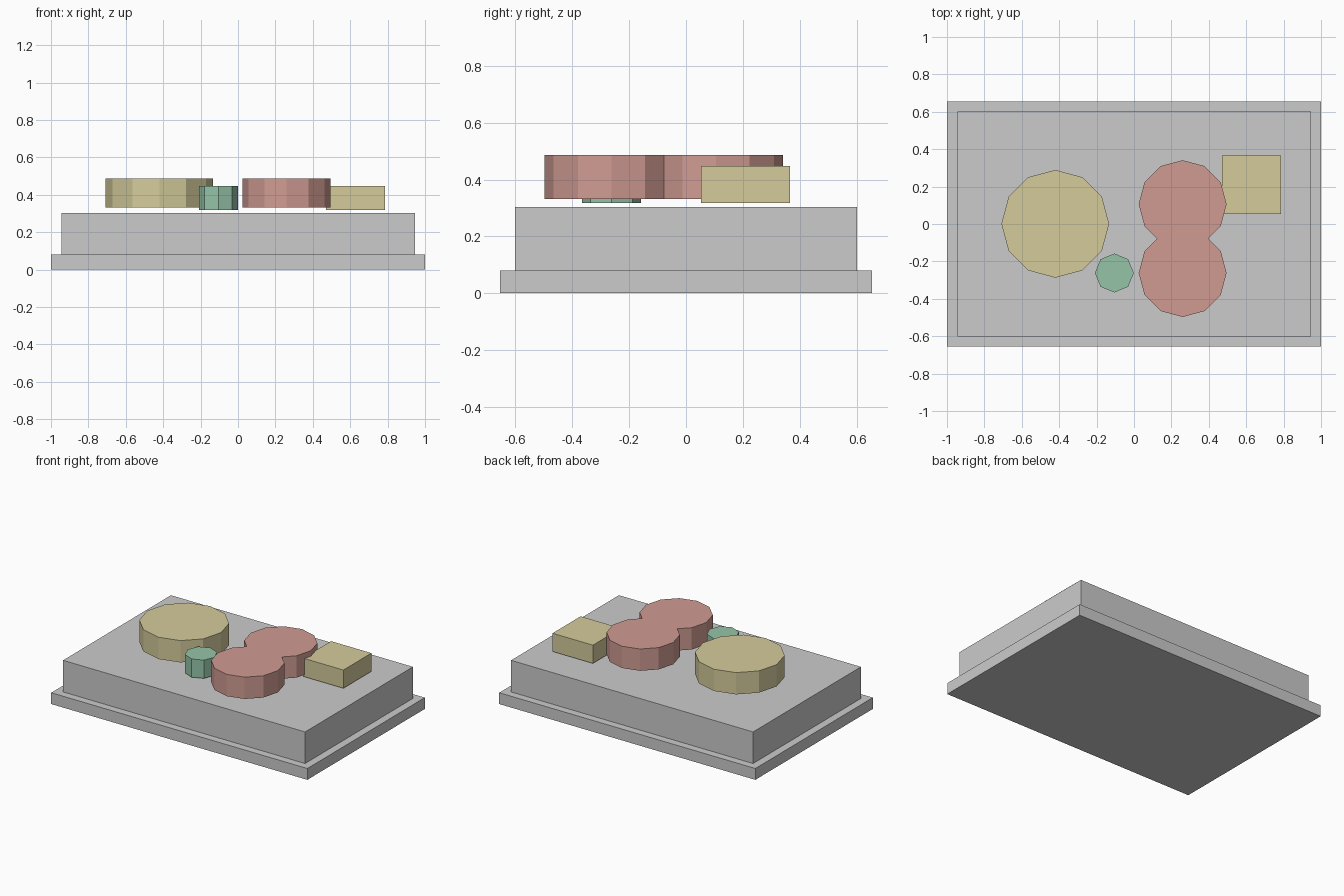
import bpy, bmesh
from math import cos, sin, pi

if "Cube" in bpy.data.objects:
    bpy.data.objects.remove(bpy.data.objects["Cube"])


def paint(name, rgb):
    m = bpy.data.materials.new(name)
    m.diffuse_color = (*rgb, 1)
    m.use_nodes = True
    m.node_tree.nodes["Principled BSDF"].inputs["Base Color"].default_value = m.diffuse_color
    return m


def ring(cx, cy, r, sides):
    return [(cx + r * cos(2 * pi * i / sides), cy + r * sin(2 * pi * i / sides))
            for i in range(sides)]


def rect(cx, cy, w, d):
    return [(cx + sx * w / 2, cy + sy * d / 2)
            for sx, sy in ((-1, -1), (1, -1), (1, 1), (-1, 1))]


def prism(name, outline, z0, z1, mat=None):
    """Extrude a counter-clockwise outline from z0 up to z1."""
    bm = bmesh.new()
    face = bm.faces.new([bm.verts.new((x, y, z0)) for x, y in outline])
    up = bmesh.ops.extrude_face_region(bm, geom=[face], use_keep_orig=True)["geom"]
    bmesh.ops.translate(bm, vec=(0, 0, z1 - z0),
                        verts=[v for v in up if isinstance(v, bmesh.types.BMVert)])
    bmesh.ops.recalc_face_normals(bm, faces=bm.faces)
    mesh = bpy.data.meshes.new(name)
    bm.to_mesh(mesh)
    bm.free()
    ob = bpy.data.objects.new(name, mesh)
    bpy.context.collection.objects.link(ob)
    if mat:
        mesh.materials.append(mat)
    return ob


def double_lobe(cx, cy, r, offset, sides):
    """Outline of two overlapping polygons, mirrored about the waist line y = cy."""
    pts = [(x, y - cy) for x, y in ring(cx, cy + offset, r, sides)]
    start = next(i for i in range(sides) if pts[i - 1][1] < 0 <= pts[i][1])
    pts = pts[start:] + pts[:start]
    lobe = [p for p in pts if p[1] >= 0]
    (x0, y0), (x1, y1) = pts[-1], pts[0]
    waist = x0 + (x1 - x0) * -y0 / (y1 - y0)
    half = [(waist, 0)] + lobe
    # a half turn of the upper lobe gives the lower lobe
    return ([(x, cy + y) for x, y in half] +
            [(2 * cx - x, cy - y) for x, y in half])


yellow = paint("yellow", (0.66, 0.60, 0.33))
green = paint("green", (0.30, 0.55, 0.39))
red = paint("red", (0.63, 0.33, 0.29))

# Stepped grey base
prism("base_plate", rect(0, 0, 2.0, 1.31), 0, 0.08)
prism("upper_slab", rect(0, 0, 1.89, 1.203), 0.08, 0.303)

# Coloured pieces hovering just above the slab
prism("large_round_piece", ring(-0.421, 0.001, 0.288, 12), 0.332, 0.486, yellow)
prism("small_round_piece", ring(-0.105, -0.262, 0.104, 8), 0.318, 0.447, green)
prism("double_round_piece", double_lobe(0.26, -0.078, 0.235, 0.184, 12), 0.332, 0.486, red)
prism("square_piece", rect(0.628, 0.21, 0.315, 0.313), 0.318, 0.447, yellow)
